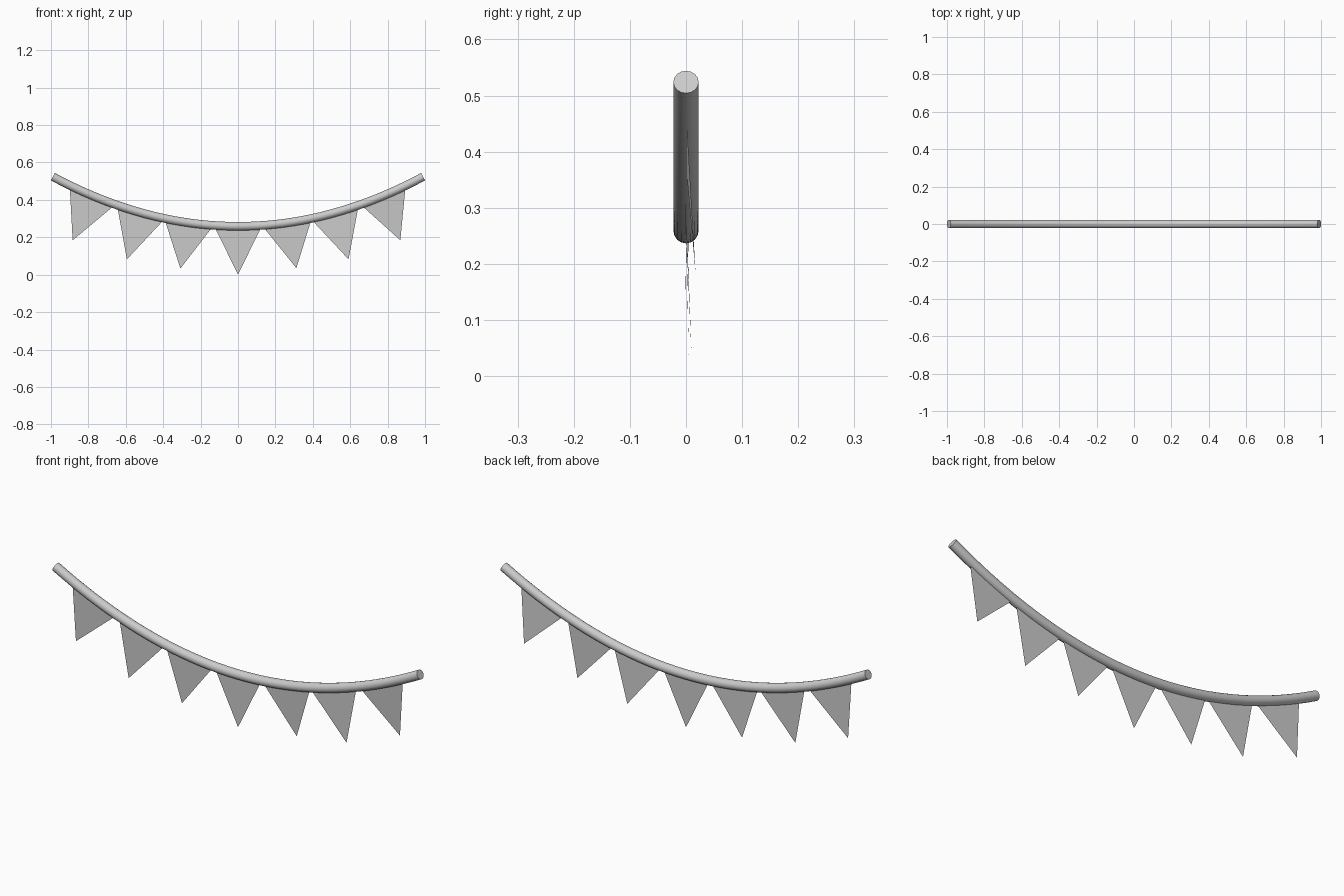
import bpy, math

if "Cube" in bpy.data.objects:
    bpy.data.objects.remove(bpy.data.objects["Cube"])

END_X, LOW_Z, RISE, RADIUS = 0.99, 0.259, 0.265, 0.0225


def sag(x):
    """Height of the hanging cord's centre line."""
    return LOW_Z + RISE * (x / END_X) ** 2


# Cord: round capped tube along the sagging line
N = 40
curve = bpy.data.curves.new("cord", "CURVE")
curve.dimensions = "3D"
curve.bevel_depth = RADIUS
curve.bevel_resolution = 6
curve.use_fill_caps = True
spline = curve.splines.new("POLY")
spline.points.add(N)
for i, p in enumerate(spline.points):
    x = END_X * (2 * i / N - 1)
    p.co = (x, 0, sag(x), 1)
cord = bpy.data.objects.new("cord", curve)
bpy.context.collection.objects.link(cord)
bpy.context.view_layer.objects.active = cord
cord.select_set(True)
bpy.ops.object.convert(target="MESH")
bpy.ops.object.shade_smooth_by_angle(angle=math.radians(40))


# Pennants: thin cloth triangles with their top edge inside the cord
def pennant(name, left, right, tip):
    mesh = bpy.data.meshes.new(name)
    mesh.from_pydata([(left, 0, sag(left)), tip, (right, 0, sag(right))],
                     [], [(0, 1, 2)])
    bpy.context.collection.objects.link(bpy.data.objects.new(name, mesh))


# left x, right x, tip position (slightly varied sway)
flags = [
    (-0.90, -0.655, (-0.884, 0.005, 0.184)),
    (-0.647, -0.39, (-0.594, 0.0, 0.082)),
    (-0.394, -0.13, (-0.308, 0.005, 0.033)),
    (-0.129, 0.129, (0.0, 0.0, 0.0)),
    (0.128, 0.394, (0.312, 0.01, 0.035)),
    (0.388, 0.645, (0.591, -0.002, 0.082)),
    (0.655, 0.896, (0.868, 0.017, 0.184)),
]
for i, (left, right, tip) in enumerate(flags):
    pennant(f"pennant_{i + 1}", left, right, tip)
